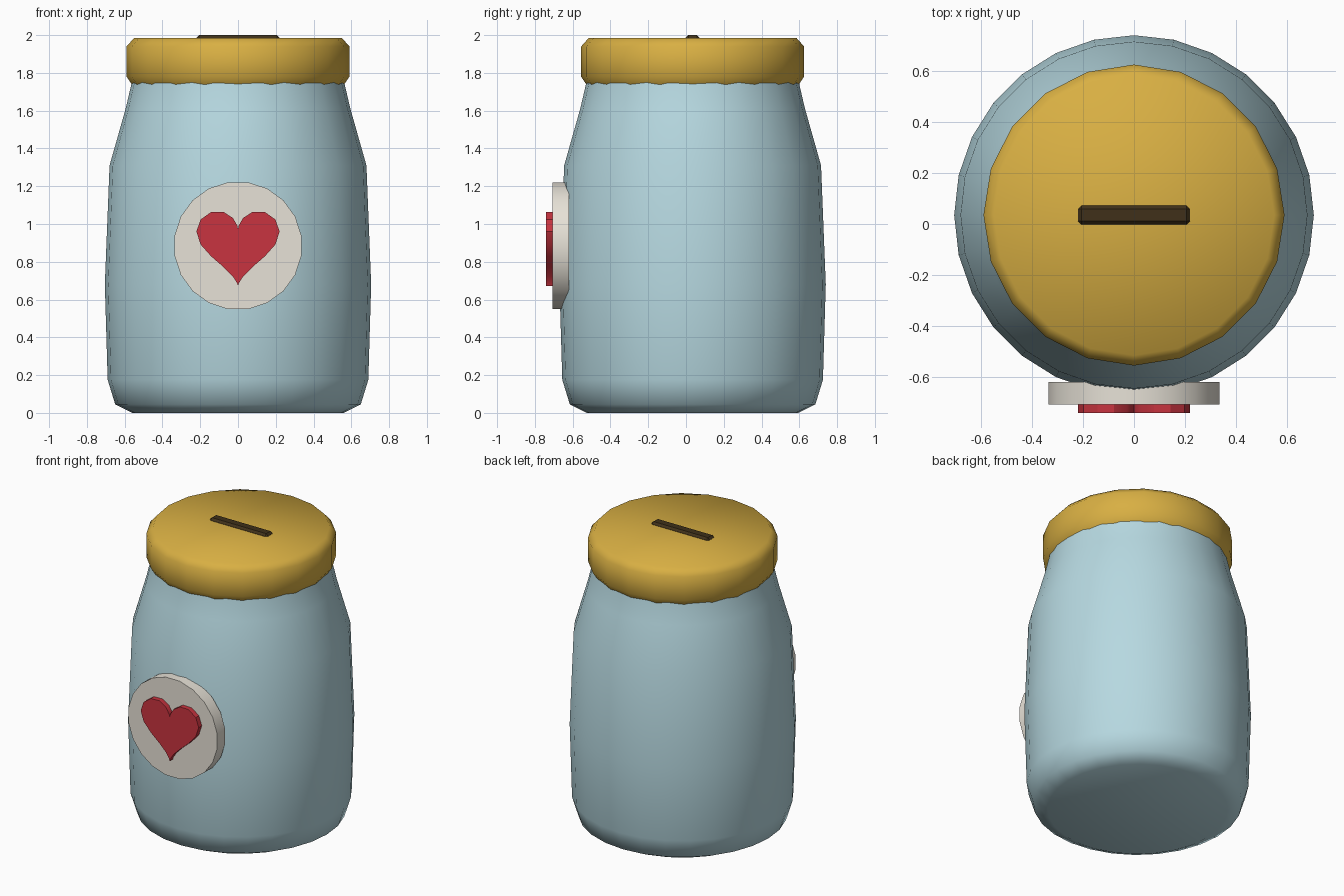
import bpy, bmesh, math

if "Cube" in bpy.data.objects:
    bpy.data.objects.remove(bpy.data.objects["Cube"])

CY = 0.035  # jar axis, shifted back to make room for the badge


def finish(bm, name, color, smooth=None):
    bmesh.ops.recalc_face_normals(bm, faces=bm.faces)
    mesh = bpy.data.meshes.new(name)
    bm.to_mesh(mesh)
    bm.free()
    obj = bpy.data.objects.new(name, mesh)
    bpy.context.collection.objects.link(obj)
    mat = bpy.data.materials.new(name + "_paint")
    mat.diffuse_color = (*color, 1)
    mat.use_nodes = True
    mat.node_tree.nodes["Principled BSDF"].inputs["Base Color"].default_value = mat.diffuse_color
    mesh.materials.append(mat)
    if smooth:
        bpy.ops.object.select_all(action='DESELECT')
        obj.select_set(True)
        bpy.context.view_layer.objects.active = obj
        bpy.ops.object.shade_smooth_by_angle(angle=math.radians(smooth))
    return obj


def loft(name, rings, color, smooth=None):
    """Skin a list of equal-length point rings and cap both ends."""
    bm = bmesh.new()
    loops = [[bm.verts.new(p) for p in ring] for ring in rings]
    n = len(loops[0])
    for a, b in zip(loops, loops[1:]):
        for i in range(n):
            j = (i + 1) % n
            bm.faces.new((a[i], a[j], b[j], b[i]))
    bm.faces.new(loops[0])
    bm.faces.new(loops[-1])
    return finish(bm, name, color, smooth)


def lathe(name, profile, sides, color, smooth):
    angles = [math.tau * i / sides for i in range(sides)]
    rings = [[(r * math.cos(a), CY + r * math.sin(a), z) for a in angles]
             for r, z in profile]
    return loft(name, rings, color, smooth)


def slab(name, outline, y0, y1, color, smooth=None):
    """Extrude an x-z outline along y."""
    return loft(name, [[(x, y, z) for x, z in outline] for y in (y0, y1)], color, smooth)


# Jar body
lathe("jar_body", [(0.56, 0.0), (0.65, 0.045), (0.69, 0.175), (0.705, 0.68),
                   (0.68, 1.31), (0.595, 1.61), (0.56, 1.76), (0.55, 1.85)],
      28, (0.47, 0.69, 0.75), 50)

# Lid with chamfered rims
lathe("lid", [(0.56, 1.735), (0.59, 1.78), (0.59, 1.94), (0.55, 1.985)],
      20, (0.69, 0.43, 0.056), 50)

# Coin slot
slot = slab("coin_slot", [(-0.22, 1.94), (0.22, 1.94), (0.22, 2.0), (-0.22, 2.0)],
            CY - 0.037, CY + 0.037, (0.05, 0.03, 0.01))
bevel = slot.modifiers.new("bevel", 'BEVEL')
bevel.width = 0.014
bevel.segments = 1

# Round badge
disc = [math.radians(9 + 18 * i) for i in range(20)]
slab("badge", [(0.34 * math.cos(a), 0.885 + 0.34 * math.sin(a)) for a in disc],
     -0.707, -0.62, (0.8, 0.76, 0.68), 30)

# Heart on the badge
heart = []
for i in range(24):
    t = math.tau * i / 24
    h = 13 * math.cos(t) - 5 * math.cos(2 * t) - 2 * math.cos(3 * t) - math.cos(4 * t)
    heart.append((0.22 * math.sin(t) ** 3, 0.905 + 0.01375 * h))
slab("heart", heart, -0.741, -0.70, (0.58, 0.034, 0.05), 30)
